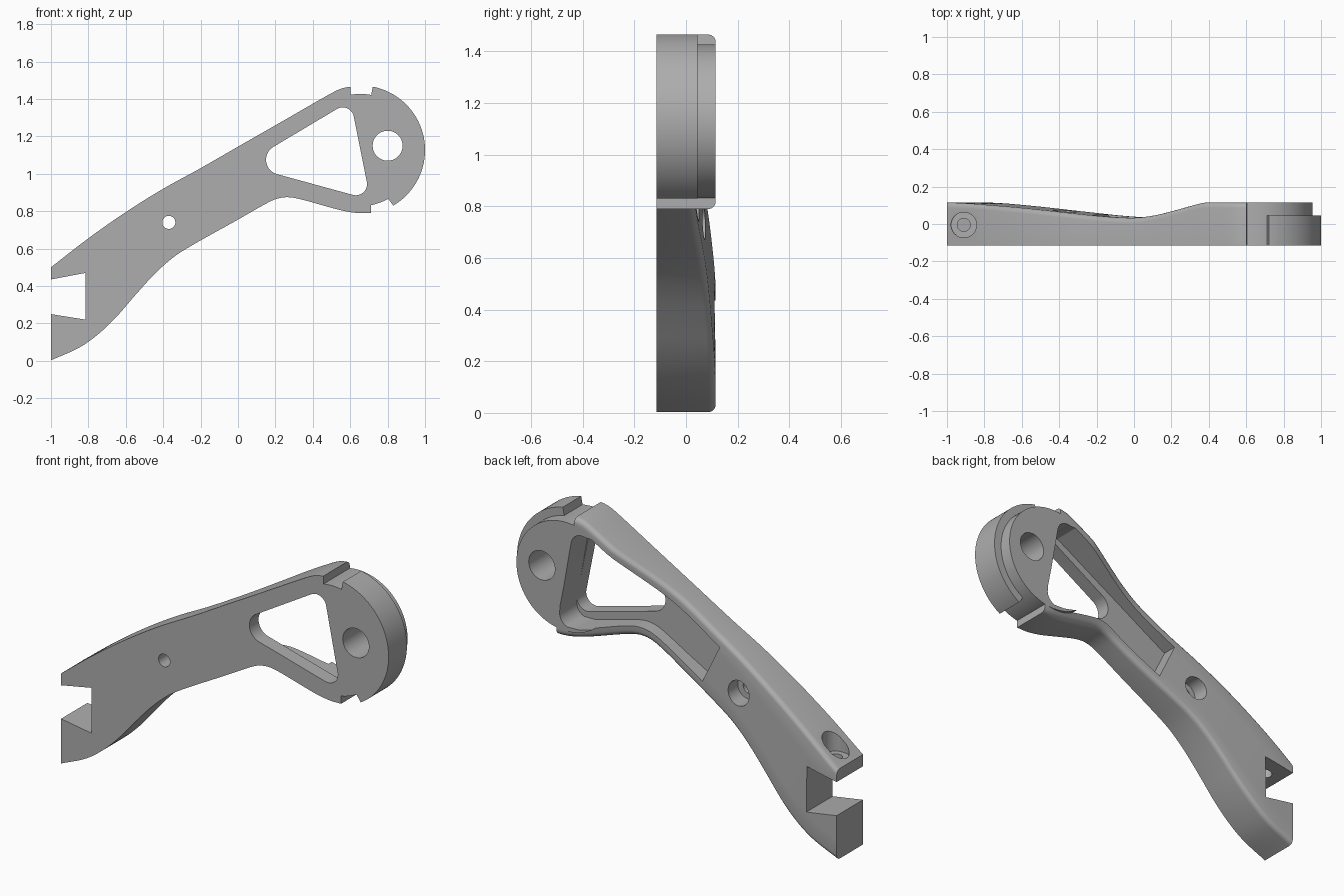
import bpy
import bmesh
from math import sin, cos, radians, sqrt
from mathutils import Vector
from mathutils.geometry import convex_hull_2d

FRONT, BACK = -0.115, 0.115
HEAD, R_DISC, R_RING = (0.655, 1.127), 0.30, 0.345

if "Cube" in bpy.data.objects:
    bpy.data.objects.remove(bpy.data.objects["Cube"], do_unlink=True)

metal = bpy.data.materials.new("grey_metal")
metal.use_nodes = True
GREY = (0.42, 0.42, 0.42, 1)
metal.diffuse_color = GREY
metal.node_tree.nodes["Principled BSDF"].inputs["Base Color"].default_value = GREY


def finish(name, bm):
    bmesh.ops.recalc_face_normals(bm, faces=bm.faces)
    mesh = bpy.data.meshes.new(name)
    bm.to_mesh(mesh)
    bm.free()
    mesh.materials.append(metal)
    ob = bpy.data.objects.new(name, mesh)
    bpy.context.collection.objects.link(ob)
    return ob


def prism(name, pts, lo, hi, axis="y"):
    """Extrude a flat outline along y (points are x, z) or z (points are x, y)."""
    bm = bmesh.new()
    place = (lambda a, b, d: (a, d, b)) if axis == "y" else (lambda a, b, d: (a, b, d))
    rings = [[bm.verts.new(place(a, b, d)) for a, b in pts] for d in (lo, hi)]
    for ring in rings:
        bm.faces.new(ring)
    n = len(pts)
    for i in range(n):
        j = (i + 1) % n
        bm.faces.new((rings[0][i], rings[0][j], rings[1][j], rings[1][i]))
    return finish(name, bm)


def arc(c, r, a0=0, a1=360, n=48):
    last = n if a1 - a0 >= 360 else n - 1
    angles = [radians(a0 + (a1 - a0) * i / last) for i in range(n)]
    return [(c[0] + r * cos(a), c[1] + r * sin(a)) for a in angles]


def boolean(ob, tool, op="DIFFERENCE"):
    mod = ob.modifiers.new("cut", "BOOLEAN")
    mod.operation, mod.solver, mod.object = op, "EXACT", tool
    bpy.context.view_layer.objects.active = ob
    bpy.ops.object.modifier_apply(modifier=mod.name)
    bpy.data.objects.remove(tool, do_unlink=True)


def curve(points, x):
    """Smooth curve through the points (cubic with averaged slopes)."""
    x = min(max(x, points[0][0]), points[-1][0])
    n = len(points)

    def slope(i):
        a, b = points[max(i - 1, 0)], points[min(i + 1, n - 1)]
        return (b[1] - a[1]) / (b[0] - a[0])
    i = max(k for k in range(n - 1) if points[k][0] <= x)
    (xa, ya), (xb, yb) = points[i], points[i + 1]
    h = xb - xa
    t = (x - xa) / h
    return (ya * (1 + 2 * t) * (1 - t) ** 2 + slope(i) * h * t * (1 - t) ** 2
            + yb * t * t * (3 - 2 * t) + slope(i + 1) * h * t * t * (t - 1))


TOP = [(-1, .5), (-.8, .655), (-.6, .795), (-.4, .92), (-.2, 1.03), (0, 1.145),
       (.25, 1.288), (.48, 1.42), (.55, 1.455), (.6, 1.465), (.71, 1.47)]
BOTTOM = [(-1, .003), (-.85, .07), (-.75, .14), (-.65, .235), (-.55, .35), (-.45, .46),
          (-.35, .55), (-.25, .615), (0, .755), (.14, .835), (.2, .864), (.26, .875),
          (.33, .865), (.55, .805), (.64, .79), (.71, .79)]
# back height, measured along the sloping axis of the handle
DIP = [(-.7, BACK), (-.55, .113), (-.37, .103), (-.12, .085), (.12, .063), (.34, .043),
       (.55, .033), (.68, .045), (.8, .07), (.98, .112), (1.03, BACK), (2, BACK)]


def back_y(x, z):
    return min(curve(DIP, x * cos(radians(30)) + z * sin(radians(30))), BACK)


# Handle: rounded cross-sections swept from the jaw to the head
bm = bmesh.new()
sections = []
STEPS = 76
ROUND = 0.028
for i in range(STEPS + 1):
    x = -1 + 1.71 * i / STEPS
    lo, hi = curve(BOTTOM, x), curve(TOP, x)
    ring = [(lo, FRONT), (hi, FRONT)]
    for a in (0, 22.5, 45, 67.5, 90):
        z = hi - ROUND * (1 - cos(radians(a)))
        ring.append((z, back_y(x, z) - ROUND * (1 - sin(radians(a)))))
    for k in range(1, 5):
        z = hi - ROUND + (lo - hi + 2 * ROUND) * k / 5
        ring.append((z, back_y(x, z)))
    for a in (90, 67.5, 45, 22.5, 0):
        z = lo + ROUND * (1 - cos(radians(a)))
        ring.append((z, back_y(x, z) - ROUND * (1 - sin(radians(a)))))
    sections.append([bm.verts.new((x, y, z)) for z, y in ring])
for a, b in zip(sections, sections[1:]):
    for i in range(len(a)):
        j = (i + 1) % len(a)
        bm.faces.new((a[i], a[j], b[j], b[i]))
bm.faces.new(sections[0])
bm.faces.new(sections[-1])
body = finish("opener_body", bm)

# Slot between the handle and the head rim
slot = arc(HEAD, R_DISC, 76, 100, 10) + [(.595, 1.6), (.75, 1.6)]
boolean(body, prism("slot_cutter", slot, -1, 1))

# Round head and its stepped outer rim
boolean(body, prism("head_disc", arc(HEAD, R_DISC, n=96), FRONT, BACK), "UNION")
rim = arc(HEAD, R_RING, -59.5, 79, 60) + arc(HEAD, R_DISC - .03, -61, 79, 60)[::-1]
boolean(body, prism("head_rim", rim, FRONT, 0.045), "UNION")

# Three-cornered window, a hull around three circles
corners = arc((.23, 1.075), .08) + arc((.56, 1.295), .06) + arc((.63, .945), .06)
window = [corners[i] for i in convex_hull_2d([Vector(c) for c in corners])]
boolean(body, prism("window_cutter", window, -1, 1))

# Recess in the back of the handle, following its edges
xs = [-.135 + .715 * i / 24 for i in range(25)]
pocket = [(x, curve(BOTTOM, x) + .055) for x in xs]
pocket += arc((.622, .918), .07, -70, 9, 8)
pocket += arc((.557, 1.312), .065, 9, 110, 10)
pocket += [(x, curve(TOP, x) - .058) for x in [.5 - .74 * i / 20 for i in range(21)]]
boolean(body, prism("pocket_cutter", pocket, -.035, 1))

# Jaw opening
boolean(body, prism("jaw_cutter", [(-1.2, .397), (-.815, .47), (-.815, .22), (-1.2, .282)], -1, 1))

# Holes: pivot in the head, countersunk hole in the handle, bored hole over the jaw
boolean(body, prism("pivot_cutter", arc((.8, 1.15), .08), -1, 1))
boolean(body, prism("handle_hole_cutter", arc((-.37, .74), .035, n=32), -1, 1))
boolean(body, prism("handle_bore_cutter", arc((-.37, .74), .068, n=40), -.02, 1))
boolean(body, prism("jaw_hole_cutter", arc((-.91, -.005), .035, n=32), .4, 1, "z"))
bore = [(x, max(-.07, min(.06, y))) for x, y in arc((-.91, -.005), .068, n=40)]
boolean(body, prism("jaw_bore_cutter", bore, .505, 1, "z"))

bpy.ops.object.select_all(action="DESELECT")
body.select_set(True)
bpy.context.view_layer.objects.active = body
bpy.ops.object.shade_smooth_by_angle(angle=radians(28))
